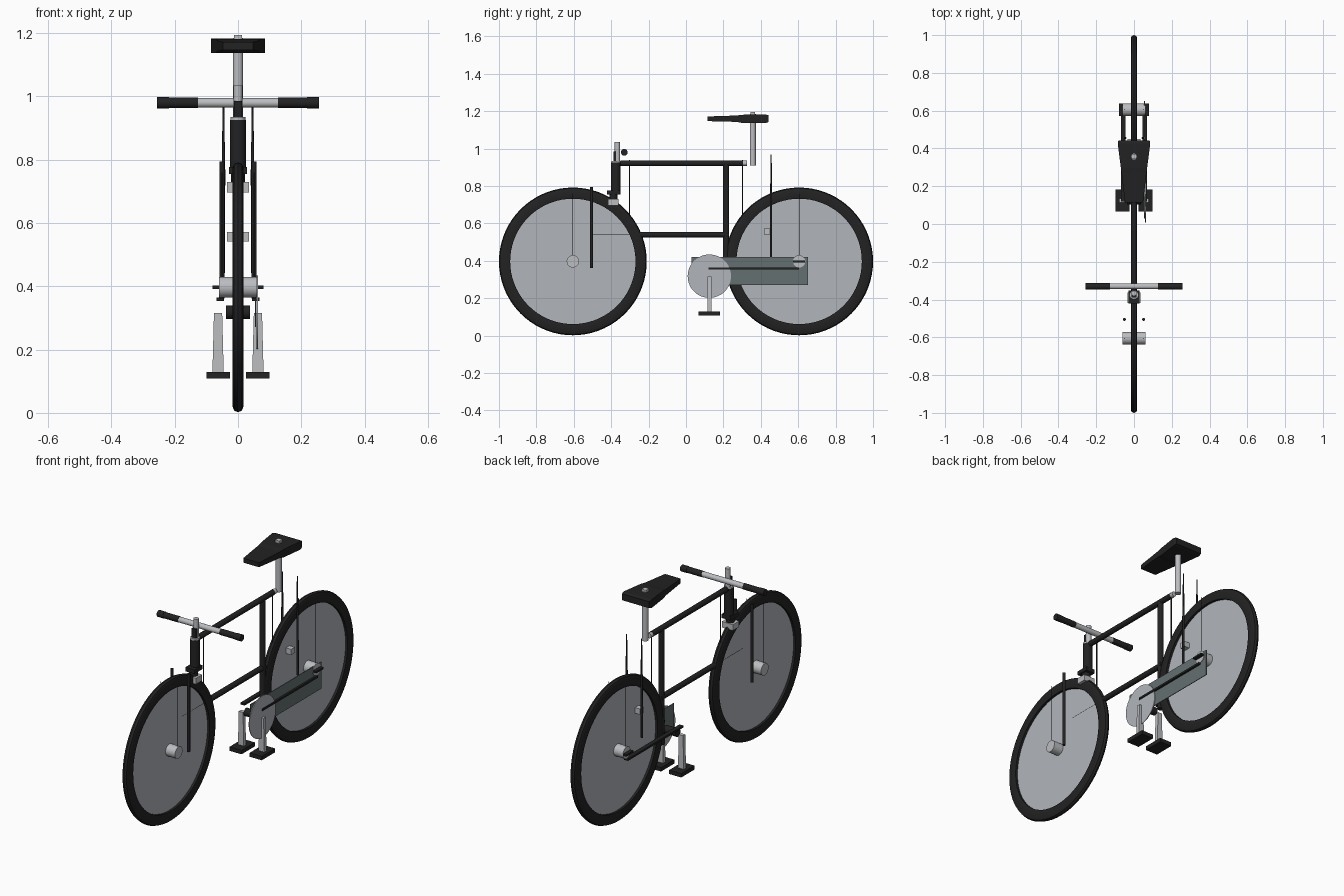
import bpy, bmesh, math
from mathutils import Vector

if "Cube" in bpy.data.objects:
    bpy.data.objects.remove(bpy.data.objects["Cube"])


def material(name, r, g, b):
    m = bpy.data.materials.new(name)
    m.diffuse_color = (r, g, b, 1)
    m.use_nodes = True
    m.node_tree.nodes["Principled BSDF"].inputs["Base Color"].default_value = m.diffuse_color
    return m


BLACK = material("black", 0.016, 0.016, 0.016)
SILVER = material("silver", 0.50, 0.51, 0.53)
DISC = material("disc_grey", 0.44, 0.46, 0.49)
GUARD = material("guard_grey", 0.13, 0.16, 0.16)


def finish(name, bm, mat, smooth=False):
    bmesh.ops.recalc_face_normals(bm, faces=bm.faces)
    me = bpy.data.meshes.new(name)
    bm.to_mesh(me)
    bm.free()
    ob = bpy.data.objects.new(name, me)
    bpy.context.collection.objects.link(ob)
    me.materials.append(mat)
    if smooth:
        bpy.ops.object.select_all(action='DESELECT')
        ob.select_set(True)
        bpy.context.view_layer.objects.active = ob
        bpy.ops.object.shade_smooth_by_angle(angle=math.radians(35))
    return ob


def rod(name, a, b, r, mat, r2=None, seg=20):
    """Cylinder or cone between two points."""
    a, b = Vector(a), Vector(b)
    bm = bmesh.new()
    bmesh.ops.create_cone(bm, cap_ends=True, segments=seg, radius1=r,
                          radius2=r if r2 is None else r2, depth=(b - a).length)
    rot = Vector((0, 0, 1)).rotation_difference((b - a).normalized())
    bm.transform(rot.to_matrix().to_4x4())
    bmesh.ops.translate(bm, verts=bm.verts, vec=(a + b) / 2)
    return finish(name, bm, mat, True)


def box(name, lo, hi, mat):
    lo, hi = Vector(lo), Vector(hi)
    bm = bmesh.new()
    bmesh.ops.create_cube(bm, size=1)
    bmesh.ops.scale(bm, verts=bm.verts, vec=hi - lo)
    bmesh.ops.translate(bm, verts=bm.verts, vec=(lo + hi) / 2)
    return finish(name, bm, mat)


def prism(name, pts, direction, mat):
    """Extrude a flat outline."""
    bm = bmesh.new()
    f = bm.faces.new([bm.verts.new(p) for p in pts])
    r = bmesh.ops.extrude_face_region(bm, geom=[f])
    vs = [v for v in r["geom"] if isinstance(v, bmesh.types.BMVert)]
    bmesh.ops.translate(bm, verts=vs, vec=direction)
    return finish(name, bm, mat)


def tyre(name, y, z):
    """Ring with a rounded tread, turned round the x axis."""
    prof = [(-0.015, 0.335), (-0.017, 0.345), (-0.017, 0.378), (-0.012, 0.390),
            (0, 0.395), (0.012, 0.390), (0.017, 0.378), (0.017, 0.345), (0.015, 0.335)]
    n, bm = 72, bmesh.new()
    rings = []
    for i in range(n):
        t = 2 * math.pi * i / n
        rings.append([bm.verts.new((x, y + r * math.cos(t), z + r * math.sin(t)))
                      for x, r in prof])
    m = len(prof)
    for i in range(n):
        p, q = rings[i], rings[(i + 1) % n]
        for j in range(m):
            k = (j + 1) % m
            bm.faces.new((p[j], p[k], q[k], q[j]))
    finish(name, bm, BLACK, True)


# Wheels, hubs and thin upright rods beside them
WZ = 0.397
for tag, y in (("front", -0.605), ("rear", 0.605)):
    tyre(tag + "_tyre", y, WZ)
    rod(tag + "_wheel_disc", (-0.002, y, WZ), (0.002, y, WZ), 0.338, DISC, seg=72)
    rod(tag + "_hub", (-0.06, y, WZ), (0.06, y, WZ), 0.033, SILVER, seg=32)
    for s in (-1, 1):
        rod(tag + "_side_wire", (s * 0.05, y, WZ), (s * 0.05, y, 0.76), 0.0018, BLACK, seg=8)

# Rear axle plates
for s in (-1, 1):
    box("rear_dropout", (s * 0.07 - 0.01, 0.573, 0.392), (s * 0.07 + 0.01, 0.637, 0.402), BLACK)

# Frame tubes
rod("top_tube", (0, -0.35, 0.922), (0, 0.305, 0.922), 0.015, BLACK)
rod("seat_clamp", (0, 0.305, 0.922), (0, 0.325, 0.922), 0.014, SILVER)
rod("lower_tube", (0, -0.27, 0.54), (0, 0.23, 0.54), 0.015, BLACK)
rod("lower_wire", (0, -0.5, 0.54), (0, -0.26, 0.54), 0.0025, BLACK, seg=8)
rod("seat_tube", (0, 0.215, 0.28), (0, 0.215, 0.925), 0.016, BLACK)
for y in (-0.302, 0.302):
    rod("cable", (0, y, 0.64), (0, y, 0.94), 0.003, BLACK, seg=8)

# Head tube, crown and steering post
rod("head_tube", (0, -0.375, 0.755), (0, -0.375, 0.925), 0.025, BLACK)
rod("headset_ring", (0, -0.375, 0.922), (0, -0.375, 0.935), 0.024, SILVER)
rod("stem_post", (0, -0.367, 0.93), (0, -0.367, 1.035), 0.014, SILVER)
box("stem_clamp", (-0.013, -0.388, 0.935), (0.013, -0.374, 0.985), BLACK)
box("fork_crown", (-0.028, -0.422, 0.755), (0.028, -0.352, 0.777), BLACK)
rod("crown_neck", (0, -0.388, 0.73), (0, -0.388, 0.757), 0.022, BLACK)
box("front_brake", (-0.034, -0.417, 0.697), (0.034, -0.362, 0.73), SILVER)

# Handlebar and grips
HY, HZ = -0.33, 0.98
rod("handlebar", (-0.13, HY, HZ), (0.13, HY, HZ), 0.015, SILVER)
for s in (-1, 1):
    rod("grip", (s * 0.127, HY, HZ), (s * 0.22, HY, HZ), 0.0165, BLACK)
    rod("grip_end", (s * 0.218, HY, HZ), (s * 0.256, HY, HZ), 0.018, BLACK)

# Fork blades, seat stays and chain stays
for s in (-1, 1):
    rod("fork_blade", (s * 0.051, -0.505, 0.362), (s * 0.051, -0.505, 0.795), 0.008, BLACK)
    rod("seat_stay", (s * 0.048, 0.455, 0.42), (s * 0.046, 0.455, 0.77), 0.006, BLACK)
    rod("seat_stay_tip", (s * 0.046, 0.455, 0.77), (s * 0.046, 0.455, 0.968), 0.005, BLACK, r2=0.003)
    box("chain_stay", (s * 0.056 - 0.012, 0.12, 0.353), (s * 0.056 + 0.012, 0.605, 0.364), BLACK)
box("rear_brake", (-0.034, 0.417, 0.541), (0.034, 0.45, 0.572), SILVER)

# Drive: bottom bracket, chainring, chain guard
CY, CZ = 0.125, 0.318
rod("bottom_bracket", (-0.038, CY, CZ), (0.038, CY, CZ), 0.022, BLACK)
rod("chainring", (0.059, CY, CZ), (0.063, CY, CZ), 0.116, DISC, seg=48)
box("chain_guard", (0.053, 0.03, 0.272), (0.057, 0.652, 0.421), GUARD)

# Cranks flare toward the pedals
for s in (-1, 1):
    y0 = CY - 0.01
    prism("crank", [(s * 0.063 - 0.018, y0, 0.122), (s * 0.063 + 0.018, y0, 0.122),
                    (s * 0.063 + 0.013, y0, 0.315), (s * 0.063 - 0.013, y0, 0.315)],
          (0, 0.02, 0), SILVER)
    box("pedal", (s * 0.062 - 0.037, 0.067, 0.108), (s * 0.062 + 0.037, 0.183, 0.13), BLACK)

# Saddle tapers in width and thickness toward the nose
rod("seat_post", (0, 0.357, 0.91), (0, 0.357, 1.185), 0.016, SILVER)
box("seat_post_top", (-0.013, 0.344, 1.18), (0.013, 0.370, 1.195), SILVER)
bm = bmesh.new()
rings = []
for y, w, lo, hi in ((0.115, 0.048, 1.147, 1.172), (0.27, 0.066, 1.143, 1.177),
                     (0.30, 0.070, 1.137, 1.181), (0.425, 0.086, 1.137, 1.183),
                     (0.442, 0.083, 1.142, 1.178)):
    rings.append([bm.verts.new(p) for p in
                  ((-w, y, lo), (w, y, lo), (w, y, hi), (-w, y, hi))])
for p, q in zip(rings, rings[1:]):
    for j in range(4):
        k = (j + 1) % 4
        bm.faces.new((p[j], p[k], q[k], q[j]))
bm.faces.new(rings[0])
bm.faces.new(rings[-1])
finish("saddle", bm, BLACK)
